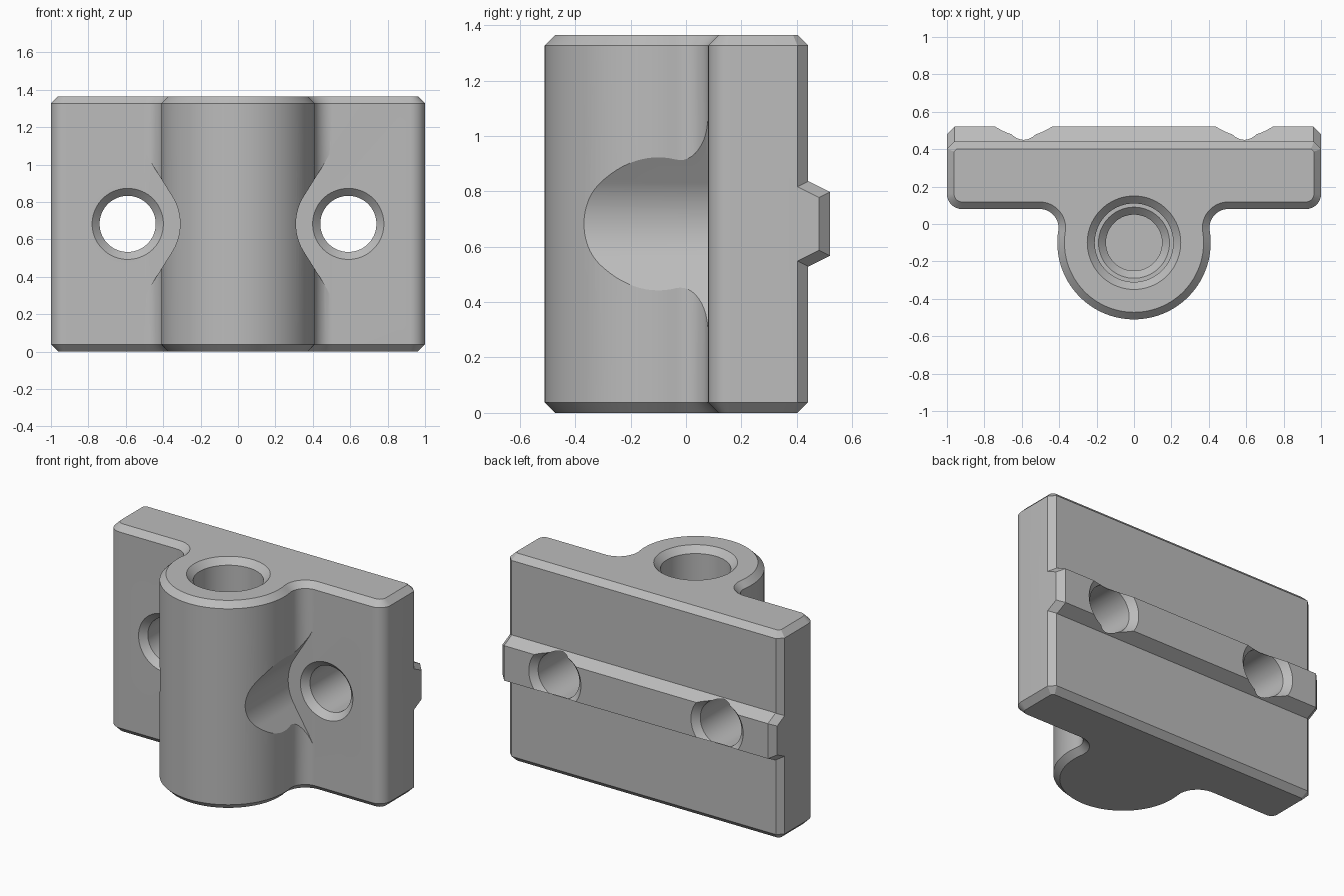
import bpy, bmesh, math
from mathutils import Vector

H = 1.365           # overall height
CH = 0.038          # edge chamfer
BOSS_Y, BOSS_R = -0.10, 0.41
PLATE_F, PLATE_B = 0.08, 0.44
HOLE_X, HOLE_Z = 0.59, H / 2

if "Cube" in bpy.data.objects:
    bpy.data.objects.remove(bpy.data.objects["Cube"])

grey = bpy.data.materials.new("plain_grey")
grey.use_nodes = True
grey.diffuse_color = (0.5, 0.5, 0.5, 1)
grey.node_tree.nodes["Principled BSDF"].inputs["Base Color"].default_value = (0.5, 0.5, 0.5, 1)


def finish(name, bm):
    bmesh.ops.recalc_face_normals(bm, faces=bm.faces)
    mesh = bpy.data.meshes.new(name)
    bm.to_mesh(mesh)
    bm.free()
    mesh.materials.append(grey)
    ob = bpy.data.objects.new(name, mesh)
    bpy.context.collection.objects.link(ob)
    return ob


def loft(name, rings):
    """Skin closed rings of equal length and cap both ends."""
    bm = bmesh.new()
    loops = [[bm.verts.new(p) for p in ring] for ring in rings]
    for a, b in zip(loops, loops[1:]):
        for i in range(len(a)):
            j = (i + 1) % len(a)
            bm.faces.new((a[i], a[j], b[j], b[i]))
    bm.faces.new(loops[0])
    bm.faces.new(loops[-1])
    return finish(name, bm)


def turned(name, profile, place, n=72):
    """Solid of revolution from (radius, position) pairs."""
    angles = [2 * math.pi * i / n for i in range(n)]
    return loft(name, [[place(r * math.cos(a), r * math.sin(a), t) for a in angles]
                       for r, t in profile])


def arc(cx, cy, r, a0, a1, n):
    return [(cx + r * math.cos(a0 + (a1 - a0) * i / n),
             cy + r * math.sin(a0 + (a1 - a0) * i / n)) for i in range(n + 1)]


def outline(d):
    """Plan of plate, fillets and round boss, inset by d."""
    fr = 0.1
    fy = PLATE_F - fr
    fx = math.sqrt((BOSS_R + fr) ** 2 - (fy - BOSS_Y) ** 2)
    t = math.atan2(fy - BOSS_Y, fx)
    k = d * math.tan(math.pi / 8)
    half = arc(0, BOSS_Y, BOSS_R - d, -math.pi / 2, t, 32)
    half += arc(fx, fy, fr + d, math.pi + t, math.pi / 2, 12)
    half += arc(0.92, PLATE_F + 0.08, 0.08 - d, -math.pi / 2, 0, 8)
    half += [(1 - d, PLATE_B - CH - k), (1 - CH - k, PLATE_B - d)]
    return half + [(-x, y) for x, y in reversed(half[1:])]


def boolean(target, tool, operation):
    mod = target.modifiers.new(operation, "BOOLEAN")
    mod.operation, mod.solver, mod.object = operation, "EXACT", tool
    bpy.context.view_layer.objects.active = target
    bpy.ops.object.modifier_apply(modifier=mod.name)
    bpy.data.objects.remove(tool)


# Plate and boss in one chamfered extrusion
body = loft("mounting_block", [[(x, y, z) for x, y in outline(d)] for d, z in
                               ((CH, 0), (0, CH), (0, H - CH), (CH, H))])


# Tapered locating rib across the back
def rib_section(x, dy, dh):
    pts = [(0.38, 0.185), (PLATE_B - dy, 0.155 - dh), (0.52 - dy, 0.115 - dh)]
    if dy:
        pts[0] = (0.38, 0.148)
    return [(x, y, HOLE_Z + h) for y, h in pts] + [(x, y, HOLE_Z - h) for y, h in reversed(pts)]


rib = loft("rib", [rib_section(-1, 0.04, 0.02), rib_section(-0.96, 0, 0),
                   rib_section(0.96, 0, 0), rib_section(1, 0.04, 0.02)])
boolean(body, rib, "UNION")

# Screwdriver clearance scallops in the sides of the boss
a0 = math.radians(148)
for s in (-1, 1):
    curve = arc(HOLE_X, HOLE_Z, 0.28, a0, 2 * math.pi - a0, 28)
    x0, z0 = curve[0]
    flare = [(0.53, z0 + 0.30), (0.462, z0 + 0.175)]
    shape = flare + curve + [(x, 2 * HOLE_Z - z) for x, z in reversed(flare)]
    scallop = loft("scallop_cutter", [[(s * x, y, z) for x, z in shape]
                                      for y in (-0.8, PLATE_F - 0.001)])
    boolean(body, scallop, "DIFFERENCE")

# Screw holes, countersunk on both faces
for s in (-1, 1):
    drill = turned("screw_cutter",
                   [(0.20, PLATE_F - 0.01), (0.15, PLATE_F + 0.04), (0.15, 0.48), (0.20, 0.53)],
                   lambda u, v, t: (s * HOLE_X + u, t, HOLE_Z + v))
    boolean(body, drill, "DIFFERENCE")

# Stepped blind bore down the boss
bore = turned("bore_cutter",
              [(0.15, 0.12), (0.15, 0.31), (0.19, 0.35), (0.21, 0.35),
               (0.21, H - 0.04), (0.26, H + 0.01)],
              lambda u, v, t: (u, BOSS_Y + v, t))
boolean(body, bore, "DIFFERENCE")

# Smooth curves, crisp chamfers
for ob in bpy.context.selected_objects:
    ob.select_set(False)
body.select_set(True)
bpy.context.view_layer.objects.active = body
bpy.ops.object.shade_smooth_by_angle(angle=math.radians(25))
